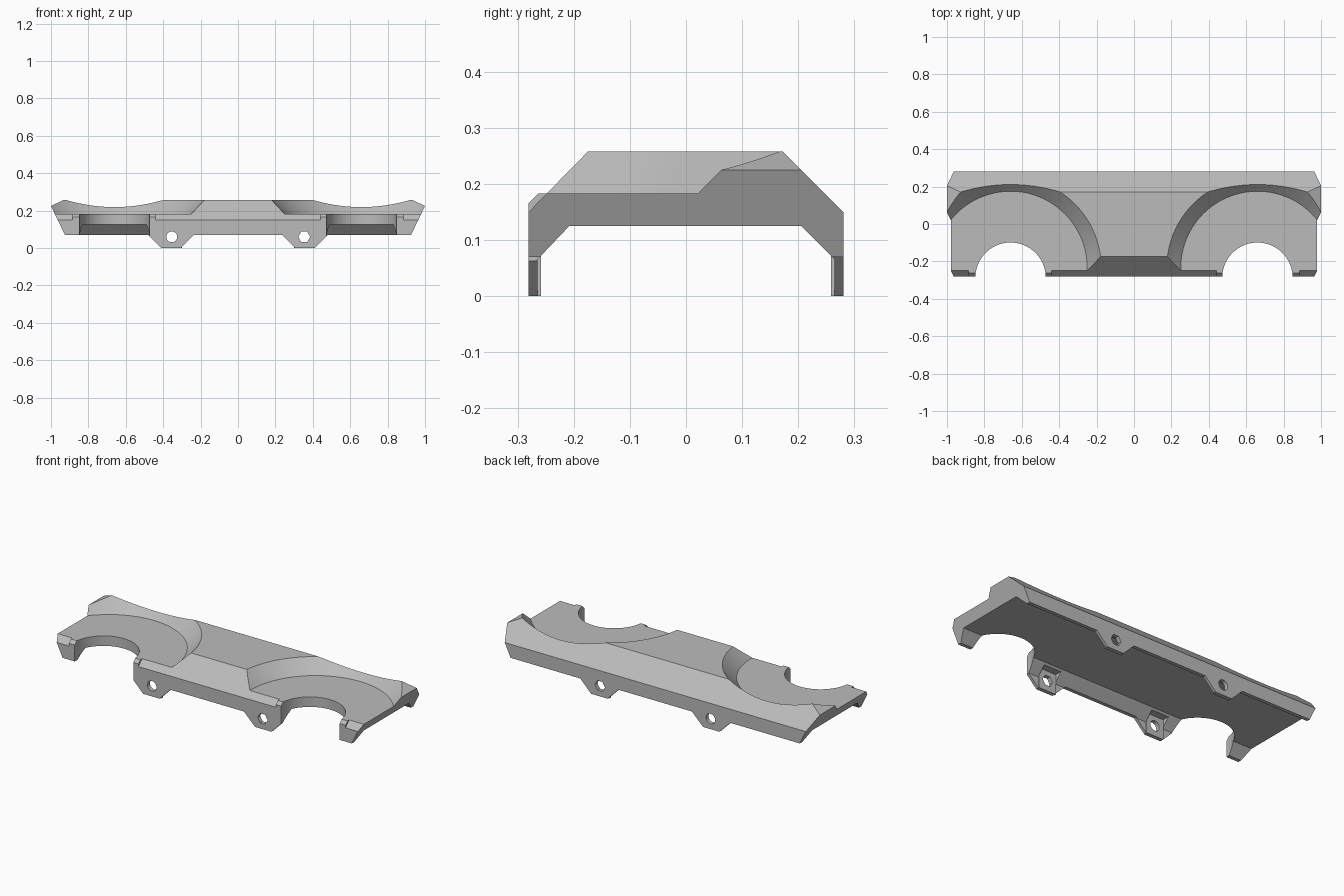
import bpy
import bmesh
from mathutils import Matrix, Vector

cube = bpy.data.objects.get("Cube")
if cube:
    bpy.data.objects.remove(cube, do_unlink=True)

grey = bpy.data.materials.new("light_grey")
grey.use_nodes = True
colour = (0.5, 0.5, 0.5, 1)
grey.diffuse_color = colour
grey.node_tree.nodes["Principled BSDF"].inputs["Base Color"].default_value = colour


def add_object(name, bm):
    bmesh.ops.recalc_face_normals(bm, faces=bm.faces)
    mesh = bpy.data.meshes.new(name)
    bm.to_mesh(mesh)
    bm.free()
    mesh.materials.append(grey)
    obj = bpy.data.objects.new(name, mesh)
    bpy.context.collection.objects.link(obj)
    return obj


def prism(name, points, axis, start, end):
    """Extrude a (y, z) outline along x, or an (x, z) outline along y."""
    bm = bmesh.new()
    place = (lambda a, b: (start, a, b)) if axis == "x" else (lambda a, b: (a, start, b))
    face = bm.faces.new([bm.verts.new(place(a, b)) for a, b in points])
    ext = bmesh.ops.extrude_face_region(bm, geom=[face])
    step = Vector((end - start, 0, 0) if axis == "x" else (0, end - start, 0))
    bmesh.ops.translate(bm, vec=step, verts=[v for v in ext["geom"] if isinstance(v, bmesh.types.BMVert)])
    return add_object(name, bm)


def box(name, x0, x1, y0, y1, z0, z1):
    return prism(name, [(x0, z0), (x1, z0), (x1, z1), (x0, z1)], "y", y0, y1)


def cone(name, centre, r1, r2, depth, segments, along_y=False):
    bm = bmesh.new()
    matrix = Matrix.Translation(centre)
    if along_y:
        matrix = matrix @ Matrix.Rotation(1.5707963, 4, "X") @ Matrix.Rotation(1.5707963, 4, "Z")
    bmesh.ops.create_cone(bm, cap_ends=True, segments=segments, radius1=r1,
                          radius2=r2, depth=depth, matrix=matrix)
    return add_object(name, bm)


def combine(target, tool, operation="DIFFERENCE"):
    mod = target.modifiers.new("shape", "BOOLEAN")
    mod.operation = operation
    mod.solver = "EXACT"
    mod.object = tool
    bpy.context.view_layer.objects.active = target
    bpy.ops.object.modifier_apply(modifier=mod.name)
    bpy.data.objects.remove(tool, do_unlink=True)


# Channel-shaped cover with sloped shoulders
section = [(-0.281, 0), (-0.281, 0.165), (-0.188, 0.258), (0.172, 0.258), (0.281, 0.149), (0.281, 0),
           (0.265, 0), (0.265, 0.065), (0.205, 0.125), (-0.208, 0.125), (-0.265, 0.065), (-0.265, 0)]
cover = prism("axle_cover", section, "x", -1.05, 1.05)

# Deeper front bevel, leaving small lips beside the wheel arches
bevel = [(-0.301, 0.129), (-0.151, 0.282), (-0.301, 0.282)]
for x0, x1 in ((-0.44, 0.44), (0.885, 1.2), (-1.2, -0.885)):
    combine(cover, prism("front_bevel", bevel, "x", x0, x1))

# Lower edge between the hanging tabs
combine(cover, prism("middle_gap", [(-0.235, 0.07), (0.235, 0.07), (0.335, -0.03), (-0.335, -0.03)],
                     "y", -0.5, 0.5))

for side in (1, -1):
    # Lower edge outside the tabs
    outer_gap = [(0.38, -0.03), (0.48, 0.07), (1.2, 0.07), (1.2, -0.03)]
    combine(cover, prism("outer_gap", [(side * x, z) for x, z in outer_gap], "y", -0.5, 0.5))

    # Slanted end with a chamfered upper corner
    end = [(0.877, -0.03), (1, 0.225), (0.86, 0.291), (1.2, 0.291), (1.2, -0.03)]
    combine(cover, prism("end_cut", [(side * x, z) for x, z in end], "y", -0.5, 0.5))

    # Conical recess and round arch for each wheel
    combine(cover, cone("wheel_recess", (side * 0.66, -0.235, 0.283), 0.41, 0.61, 0.2, 160))
    combine(cover, cone("wheel_arch", (side * 0.66, -0.287, 0.15), 0.188, 0.188, 0.5, 96))

    # Flat bolt seats behind the tabs
    xa, xb = sorted((side * 0.3, side * 0.41))
    for face in (1, -1):
        ya, yb = sorted((face * 0.258, face * 0.272))
        combine(cover, box("bolt_seat", xa, xb, ya, yb, 0, 0.09), "UNION")
        ya, yb = sorted((face * 0.19, face * 0.258))
        combine(cover, box("seat_clearance", xa, xb, ya, yb, -0.02, 0.115))

    # Hexagonal holes on one side, round holes on the other
    sides, radius = (6, 0.032) if side > 0 else (32, 0.029)
    combine(cover, cone("bolt_hole", (side * 0.354, 0, 0.06), radius, radius, 1, sides, True))

# Smooth curved walls, keeping the creases sharp
bpy.ops.object.select_all(action="DESELECT")
cover.select_set(True)
bpy.context.view_layer.objects.active = cover
bpy.ops.object.shade_smooth_by_angle(angle=0.4)
